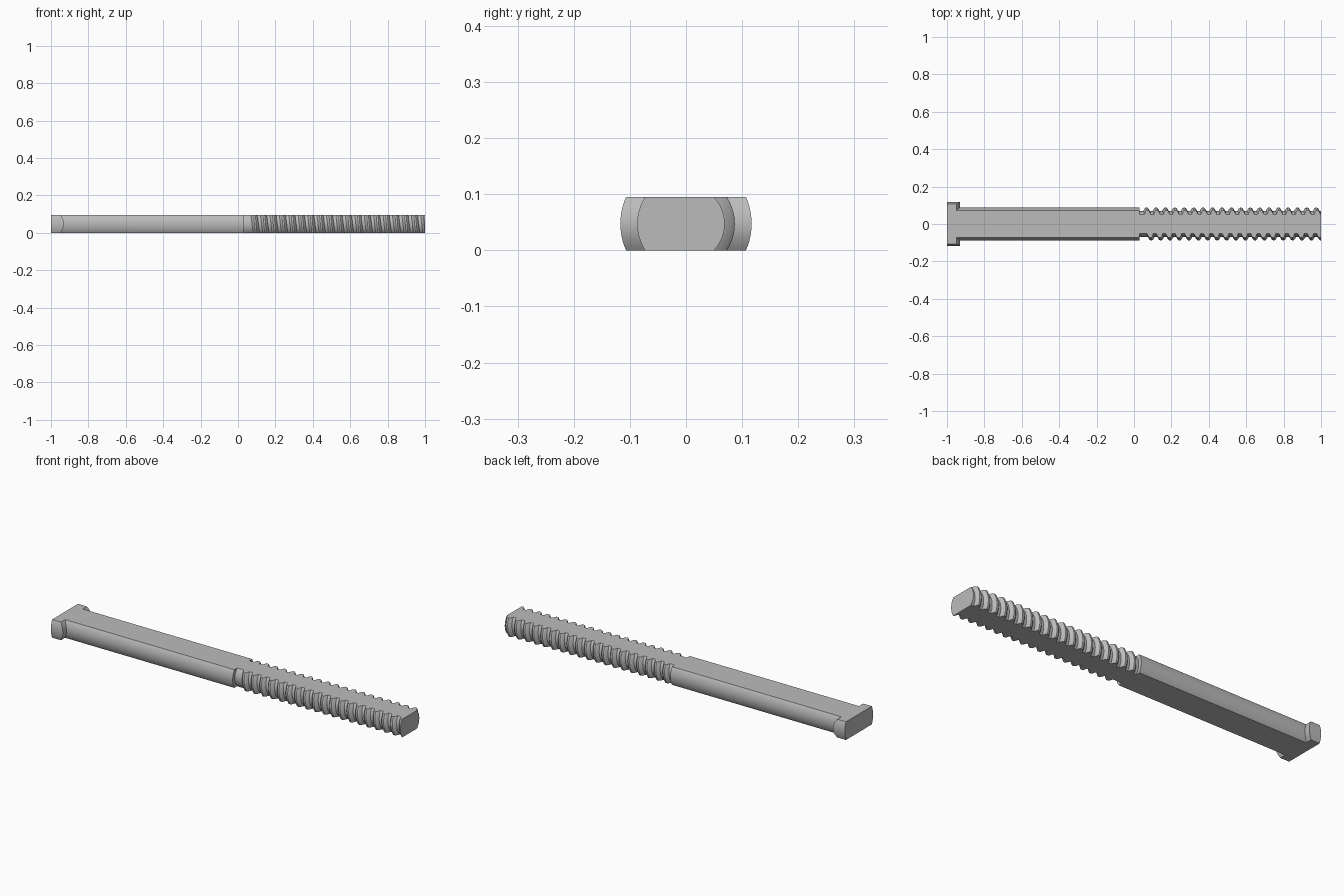
import bpy, bmesh
from math import asin, sin, cos, pi, sqrt, radians

cube = bpy.data.objects.get("Cube")
if cube:
    bpy.data.objects.remove(cube, do_unlink=True)

HALF = 0.0475            # half thickness between the two flats
SHANK_R, HEAD_R = 0.087, 0.117
ROOT_R, CREST_R = 0.069, 0.087
PITCH, FIRST_CREST, NECK_X = 0.0504, 0.067, 0.03
LEVELS = [HALF * (-1 + j / 6) for j in range(13)]

steel = bpy.data.materials.new("plain grey steel")
steel.use_nodes = True
grey = (0.5, 0.5, 0.5, 1)
steel.diffuse_color = grey
steel.node_tree.nodes["Principled BSDF"].inputs["Base Color"].default_value = grey


def finish(bm, name):
    bmesh.ops.recalc_face_normals(bm, faces=bm.faces)
    mesh = bpy.data.meshes.new(name)
    bm.to_mesh(mesh)
    bm.free()
    mesh.materials.append(steel)
    ob = bpy.data.objects.new(name, mesh)
    bpy.context.collection.objects.link(ob)
    bpy.ops.object.select_all(action="DESELECT")
    ob.select_set(True)
    bpy.context.view_layer.objects.active = ob
    bpy.ops.object.shade_smooth_by_angle(angle=radians(30))


def flat_rod(name, radius, start, end):
    """Cylinder along x with two flats; its ends follow start(z) and end(z)."""
    bm = bmesh.new()
    rings = []
    for x_at in (start, end):
        side = lambda s: [bm.verts.new((x_at(z), s * sqrt(radius**2 - z**2), HALF + z))
                          for z in LEVELS]
        right, left = side(1), side(-1)
        for j in range(len(LEVELS) - 1):
            bm.faces.new((right[j], right[j + 1], left[j + 1], left[j]))
        rings.append(right + left[::-1])
    a, b = rings
    for k in range(len(a)):
        bm.faces.new((a[k - 1], a[k], b[k], b[k - 1]))
    finish(bm, name)


# Head with a bulged underside, and the plain shank
underside = lambda z: -0.949 + 0.018 * (1 - (z / HALF) ** 2)
flat_rod("head", HEAD_R, lambda z: -1, underside)
flat_rod("shank", SHANK_R, underside, lambda z: NECK_X)

# Threaded end: rings sheared along the helix so ridge edges stay crisp
tooth = [(-0.34, 0), (-0.2, 0.75), (-0.09, 1), (0.09, 1), (0.2, 0.75), (0.34, 0)]
n = len(tooth)
bm = bmesh.new()
rings = []
for turn in range(-3, 22):
    for frac, height in tooth:
        r = ROOT_R + (CREST_R - ROOT_R) * height * (turn >= 0)
        angles = [asin(z / r) for z in LEVELS]
        angles += [pi - a for a in reversed(angles)]
        x = FIRST_CREST + (turn + frac) * PITCH
        rings.append([bm.verts.new((x + PITCH * a / (2 * pi), r * cos(a), HALF + r * sin(a)))
                      for a in angles])
for i in range(len(rings) - 1):
    a, b = rings[i], rings[i + 1]
    for k in range(len(a) - 1):
        bm.faces.new((a[k], a[k + 1], b[k + 1], b[k]))
    if i + n + 1 < len(rings):      # lower flat joins the next turn
        bm.faces.new((a[-1], rings[i + n][0], rings[i + n + 1][0], b[-1]))

# Trim both ends square and cap them
for x, direction in ((NECK_X, -1), (1, 1)):
    bmesh.ops.bisect_plane(bm, geom=bm.verts[:] + bm.edges[:] + bm.faces[:], dist=1e-6,
                           plane_co=(x, 0, 0), plane_no=(direction, 0, 0), clear_outer=True)
    rim = [e for e in bm.edges if e.is_boundary
           and all(abs(v.co.x - x) < 1e-4 for v in e.verts)]
    bmesh.ops.holes_fill(bm, edges=rim, sides=0)
finish(bm, "threaded_end")
